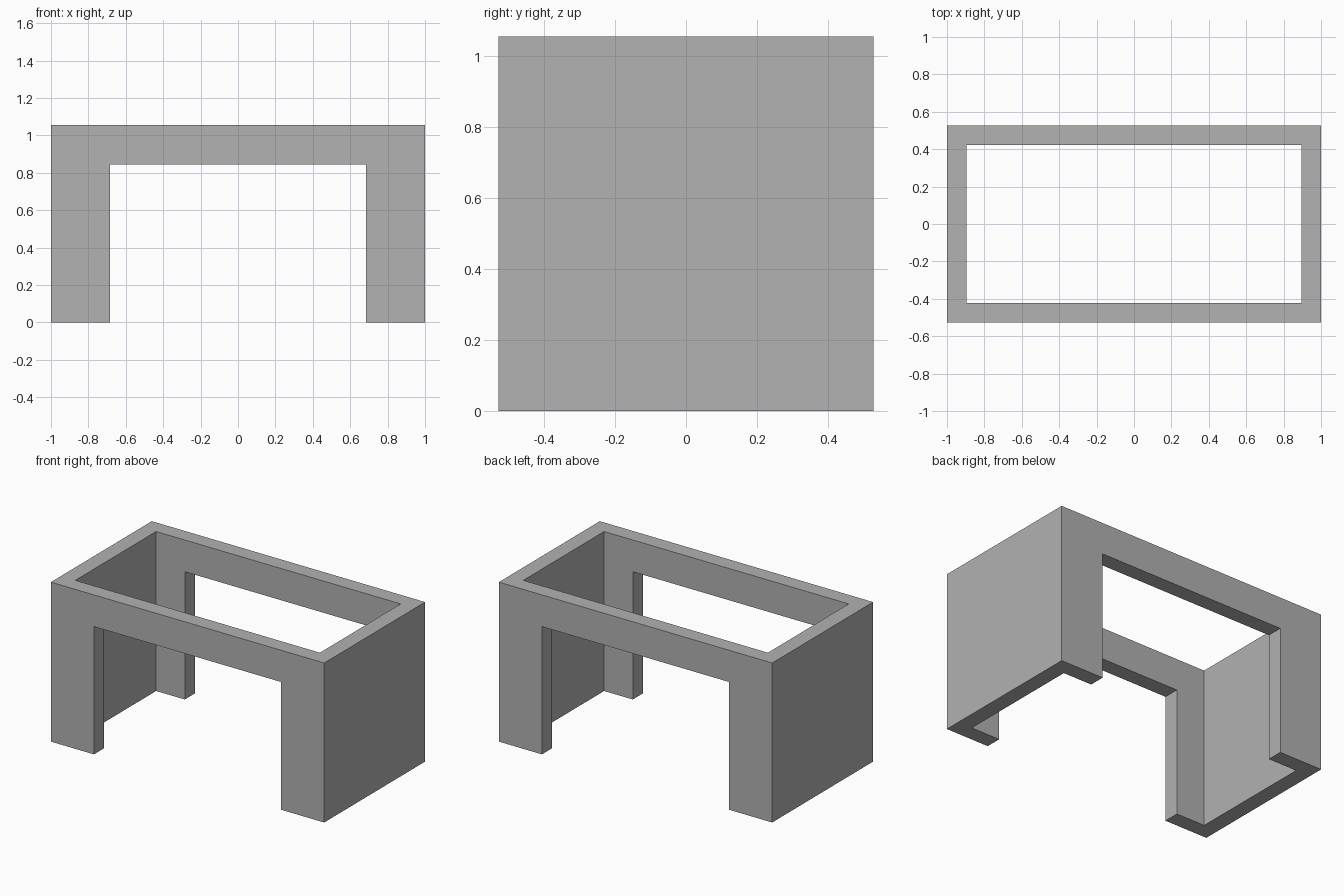
import bpy

cube = bpy.data.objects.get("Cube")
if cube:
    bpy.data.objects.remove(cube, do_unlink=True)

WIDTH, DEPTH, HEIGHT = 2.0, 1.055, 1.055
WALL = 0.105
OPENING_WIDTH, OPENING_HEIGHT = 1.37, 0.845
OVERSHOOT = 0.2


def box(name, width, depth, bottom, top):
    bpy.ops.mesh.primitive_cube_add(size=1, location=(0, 0, (bottom + top) / 2))
    obj = bpy.context.object
    obj.name = obj.data.name = name
    obj.scale = (width, depth, top - bottom)
    bpy.ops.object.transform_apply(location=True, rotation=False, scale=True)
    return obj


def cut(target, cutter):
    cutter.hide_render = True
    mod = target.modifiers.new(cutter.name, 'BOOLEAN')
    mod.operation = 'DIFFERENCE'
    mod.solver = 'EXACT'
    mod.object = cutter
    bpy.ops.object.select_all(action='DESELECT')
    target.select_set(True)
    bpy.context.view_layer.objects.active = target
    bpy.ops.object.modifier_apply(modifier=mod.name)
    bpy.data.objects.remove(cutter, do_unlink=True)


# Outer block of the table frame
frame = box("table_frame", WIDTH, DEPTH, 0, HEIGHT)

# Hollow middle, open at the top and bottom
cut(frame, box("hollow_cutter", WIDTH - 2 * WALL, DEPTH - 2 * WALL,
               -OVERSHOOT, HEIGHT + OVERSHOOT))

# Wide opening through the front and back walls
cut(frame, box("opening_cutter", OPENING_WIDTH, DEPTH + OVERSHOOT,
               -OVERSHOOT, OPENING_HEIGHT))

# Plain grey material
grey = bpy.data.materials.new("plain_grey")
grey.use_nodes = True
color = (0.445, 0.445, 0.445, 1)
grey.diffuse_color = color
grey.node_tree.nodes["Principled BSDF"].inputs["Base Color"].default_value = color
frame.data.materials.clear()
frame.data.materials.append(grey)
